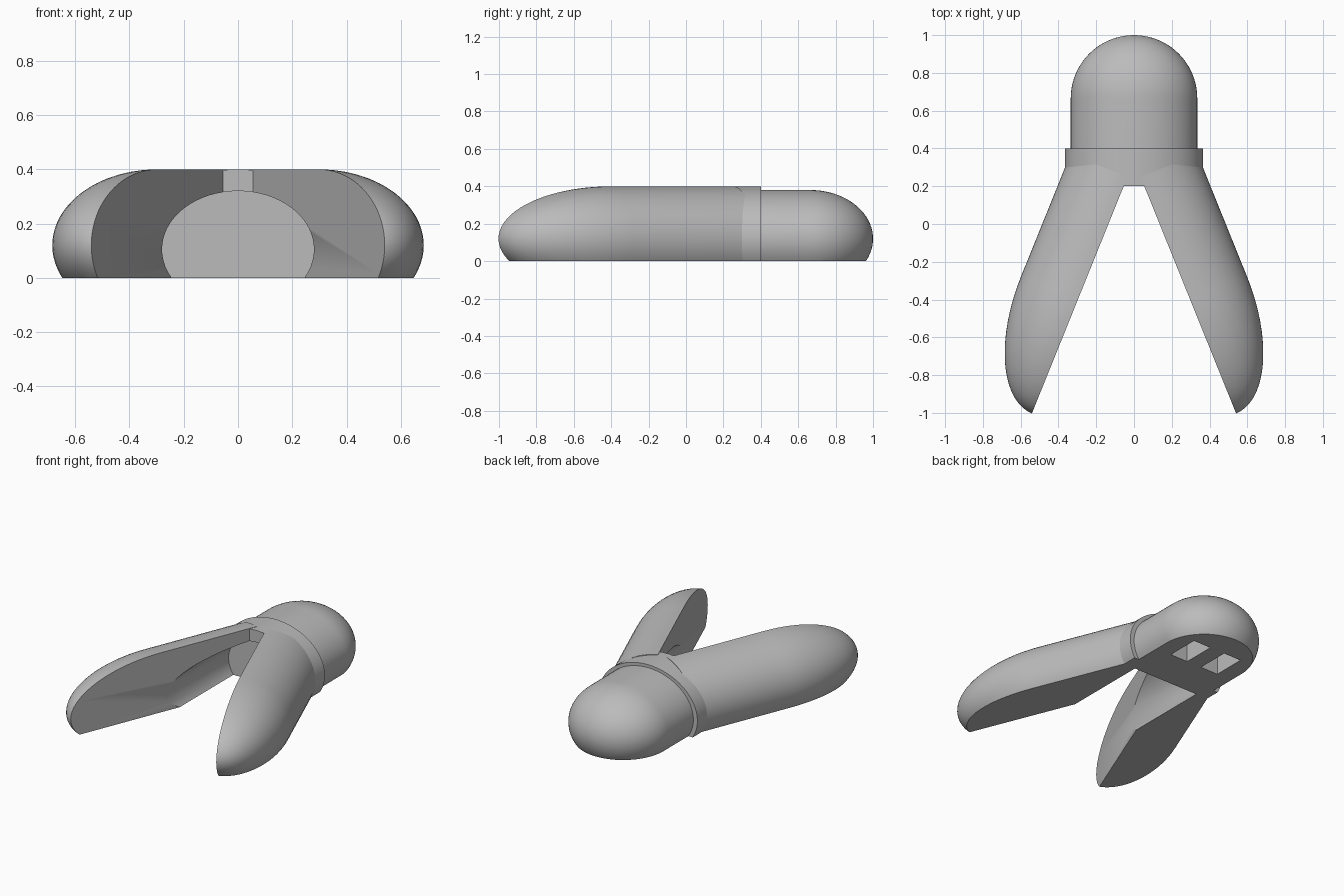
import bpy, bmesh, math
from mathutils import Matrix, Vector

if "Cube" in bpy.data.objects:
    bpy.data.objects.remove(bpy.data.objects["Cube"], do_unlink=True)

grey = bpy.data.materials.new("plain_grey")
grey.use_nodes = True
colour = (0.5, 0.5, 0.5, 1)
grey.diffuse_color = colour
grey.node_tree.nodes["Principled BSDF"].inputs["Base Color"].default_value = colour

SIDES = 64


def dome(start, length, steps=20):
    """Rings (y, scale) of a rounded end; a negative length points it forwards."""
    angles = [math.pi / 2 * i / steps for i in range(1, steps)] + [math.pi / 2 - 0.01]
    return [(start + length * math.sin(a), math.cos(a)) for a in angles]


def tube(name, rings, half_width, half_height, centre_z, matrix=Matrix(), halve=False):
    """Elliptical tube along y, cut flat at the ground and optionally split at x = 0."""
    bm = bmesh.new()
    loops = []
    for y, s in rings:
        loops.append([bm.verts.new((half_width * s * math.cos(a), y,
                                    centre_z + half_height * s * math.sin(a)))
                      for a in (math.tau * i / SIDES for i in range(SIDES))])
    for low, high in zip(loops, loops[1:]):
        for i in range(SIDES):
            j = (i + 1) % SIDES
            bm.faces.new((low[i], low[j], high[j], high[i]))
    bm.faces.new(loops[0])
    bm.faces.new(loops[-1])
    cuts = [Vector((0, 0, 1))] + ([Vector((1, 0, 0))] if halve else [])
    for normal in cuts:
        bmesh.ops.bisect_plane(bm, geom=bm.verts[:] + bm.edges[:] + bm.faces[:], dist=1e-5,
                               plane_co=(0, 0, 0), plane_no=normal, clear_inner=True)
        bmesh.ops.holes_fill(bm, edges=[e for e in bm.edges if e.is_boundary], sides=0)
    bm.transform(matrix)
    return finish(name, bm)


def finish(name, bm):
    bmesh.ops.recalc_face_normals(bm, faces=bm.faces[:])
    mesh = bpy.data.meshes.new(name)
    bm.to_mesh(mesh)
    bm.free()
    mesh.materials.append(grey)
    obj = bpy.data.objects.new(name, mesh)
    bpy.context.collection.objects.link(obj)
    return obj


def activate(obj):
    bpy.ops.object.select_all(action="DESELECT")
    obj.select_set(True)
    bpy.context.view_layer.objects.active = obj


def carve(obj, cutter):
    mod = obj.modifiers.new("carve", "BOOLEAN")
    mod.operation = "DIFFERENCE"
    mod.solver = "EXACT"
    mod.object = cutter
    activate(obj)
    bpy.ops.object.modifier_apply(modifier=mod.name)


# Rounded head at the back
head = tube("head", [(0.35, 1), (0.665, 1)] + dome(0.665, 0.335), 0.335, 0.26, 0.12)

# Collar joining the head and the legs
collar = tube("collar", [(0.2, 1), (0.4, 1)], 0.365, 0.28, 0.12)

# Splayed leg: half a long capsule with a flat inner face
splay = Matrix.Translation((0.297, -0.4, 0)) @ Matrix.Rotation(math.radians(22), 4, "Z")
legs = tube("legs", [(0.7, 1), (0, 1)] + dome(0, -0.65), 0.325, 0.28, 0.12, splay, True)

# Oval socket between the legs
bm = bmesh.new()
bmesh.ops.create_cone(bm, cap_ends=True, segments=SIDES, radius1=1, radius2=1, depth=1,
                      matrix=Matrix.Translation((0, -0.1, 0.105))
                      @ Matrix.Diagonal((0.28, 0.8, 0.215, 1))
                      @ Matrix.Rotation(math.pi / 2, 4, "X"))
socket = finish("socket_cutter", bm)
carve(collar, socket)
carve(legs, socket)

# Two pockets in the underside of the head
bm = bmesh.new()
for side in (-1, 1):
    bmesh.ops.create_cube(bm, size=1, matrix=Matrix.Translation((side * 0.12, 0.68, 0))
                          @ Matrix.Diagonal((0.13, 0.22, 0.24, 1)))
pockets = finish("pocket_cutter", bm)
carve(head, pockets)

for cutter in (socket, pockets):
    bpy.data.objects.remove(cutter, do_unlink=True)

# Second leg by mirroring
mirror = legs.modifiers.new("mirror", "MIRROR")
mirror.use_mirror_merge = False
activate(legs)
bpy.ops.object.modifier_apply(modifier=mirror.name)

for part in (head, collar, legs):
    activate(part)
    bpy.ops.object.shade_smooth_by_angle(angle=math.radians(30))
